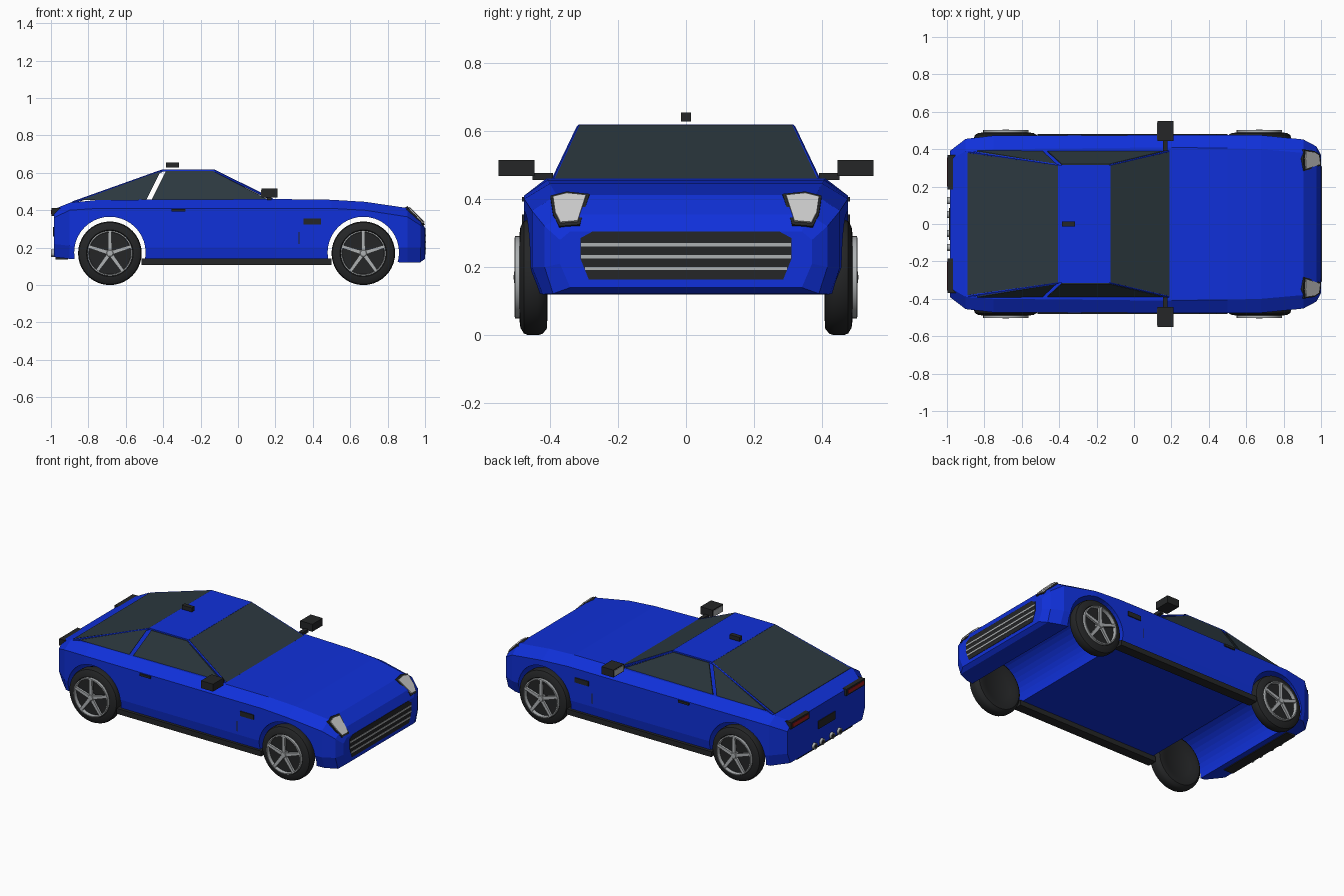
import bpy, bmesh, math
from mathutils import Vector, Matrix

if "Cube" in bpy.data.objects:
    bpy.data.objects.remove(bpy.data.objects["Cube"])


def material(name, rgb):
    m = bpy.data.materials.new(name)
    m.diffuse_color = (*rgb, 1)
    m.use_nodes = True
    m.node_tree.nodes["Principled BSDF"].inputs["Base Color"].default_value = m.diffuse_color
    return m


BLUE = material("blue_paint", (0.005, 0.03, 0.7))
GLASS = material("tinted_glass", (0.025, 0.04, 0.05))
BLACK = material("black_trim", (0.018, 0.019, 0.02))
METAL = material("light_metal", (0.42, 0.44, 0.45))
LENS = material("pale_lens", (0.6, 0.6, 0.58))
RED = material("red_lens", (0.35, 0.01, 0.01))


def finish(name, bm, mat):
    bmesh.ops.remove_doubles(bm, verts=bm.verts, dist=1e-5)
    bmesh.ops.recalc_face_normals(bm, faces=bm.faces)
    me = bpy.data.meshes.new(name)
    bm.to_mesh(me)
    bm.free()
    ob = bpy.data.objects.new(name, me)
    bpy.context.collection.objects.link(ob)
    if mat:
        me.materials.append(mat)
    return ob


def box(name, x, y, z, mat):
    """Box from (min, max) ranges."""
    bm = bmesh.new()
    size = [r[1] - r[0] for r in (x, y, z)]
    mid = [(r[1] + r[0]) / 2 for r in (x, y, z)]
    bmesh.ops.create_cube(bm, size=1, matrix=Matrix.Translation(mid) @ Matrix.Diagonal((*size, 1)))
    return finish(name, bm, mat)


def panel(name, pts, push, mat):
    """Flat polygon extruded along the push vector."""
    bm = bmesh.new()
    f = bm.faces.new([bm.verts.new(p) for p in pts])
    new = bmesh.ops.extrude_face_region(bm, geom=[f], use_keep_orig=True)
    bmesh.ops.translate(bm, vec=push, verts=[v for v in new["geom"] if isinstance(v, bmesh.types.BMVert)])
    return finish(name, bm, mat)


def rod(name, a, b, r, mat, sides=6):
    a, b = Vector(a), Vector(b)
    rot = (b - a).to_track_quat('Z', 'Y').to_matrix().to_4x4()
    bm = bmesh.new()
    bmesh.ops.create_cone(bm, cap_ends=True, segments=sides, radius1=r, radius2=r, depth=(b - a).length,
                          matrix=Matrix.Translation((a + b) / 2) @ rot)
    return finish(name, bm, mat)


def lathe(name, profile, centre, side, mat, closed=False, steps=40):
    """Spin (radius, y) points about the wheel axle."""
    cx, cz = centre
    bm = bmesh.new()
    vs = [bm.verts.new((cx + r, side * y, cz)) for r, y in profile]
    es = [bm.edges.new(p) for p in zip(vs, vs[1:])]
    if closed:
        es.append(bm.edges.new((vs[-1], vs[0])))
    bmesh.ops.spin(bm, geom=vs + es, cent=(cx, 0, cz), axis=(0, 1, 0), angle=2 * math.pi, steps=steps)
    ob = finish(name, bm, mat)
    ob.data.shade_smooth()
    ob.data.set_sharp_from_angle(angle=math.radians(35))
    return ob


# Body shell: lofted stations (x, deck half-width, deck z, side half-width,
# shoulder z, lower side z, floor half-width, floor z)
stations = [
    (-0.985, .34, .405, .39, .36, .22, .36, .15),
    (-0.90, .39, .44, .455, .40, .21, .44, .14),
    (-0.75, .40, .455, .473, .41, .20, .46, .14),
    (0.20, .41, .46, .475, .41, .20, .465, .14),
    (0.50, .405, .456, .475, .41, .20, .465, .14),
    (0.68, .40, .445, .475, .40, .20, .46, .13),
    (0.905, .38, .412, .452, .365, .20, .42, .12),
    (0.975, .36, .355, .415, .32, .20, .39, .122),
    (1.0, .34, .305, .37, .28, .21, .34, .14),
]
bm = bmesh.new()
rings = []
for x, wd, zt, wm, zs, zl, wb, zb in stations:
    half = [(wd, zt), (wm, zs), (wm, zl), (wb, zb)]
    loop = half + [(-y, z) for y, z in reversed(half)]
    rings.append([bm.verts.new((x, y, z)) for y, z in loop])
for a, b in zip(rings, rings[1:]):
    for i in range(8):
        j = (i + 1) % 8
        bm.faces.new((a[i], a[j], b[j], b[i]))
bm.faces.new(rings[0])
bm.faces.new(rings[-1])
body = finish("body_shell", bm, BLUE)

# Wheel arches cut right through the body
WHEELS = {"rear": (-0.685, .17), "front": (0.67, .17)}
for end, (wx, wz) in WHEELS.items():
    cutter = rod(end + "_arch_cutter", (wx, -.7, wz + .004), (wx, .7, wz + .004), .191, None, 40)
    cutter.hide_render = True
    cutter.hide_set(True)
    cut = body.modifiers.new(end + "_arch", 'BOOLEAN')
    cut.operation, cut.object = 'DIFFERENCE', cutter

# Roof and large windows
panel("roof", [(-.125, -.315, .618), (-.125, .315, .618), (-.405, .315, .618), (-.405, -.315, .618)], (0, 0, -.012), BLUE)
panel("windscreen", [(.19, -.385, .46), (.19, .385, .46), (-.125, .312, .617), (-.125, -.312, .617)], (-.006, 0, -.008), GLASS)
panel("rear_window", [(-.89, -.38, .445), (-.89, .38, .445), (-.405, .312, .617), (-.405, -.312, .617)], (.004, 0, -.008), GLASS)

for s, tag in ((-1, "right_"), (1, "left_")):
    # Side windows with an open slot between them, and pillars
    panel(tag + "door_window", [(.165, s * .392, .455), (-.135, s * .32, .61), (-.385, s * .32, .61), (-.463, s * .392, .455)],
          (0, -s * .006, 0), GLASS)
    panel(tag + "quarter_window", [(-.49, s * .392, .455), (-.413, s * .32, .61), (-.84, s * .392, .455)], (0, -s * .006, 0), GLASS)
    rod(tag + "front_pillar", (.185, s * .388, .456), (-.127, s * .314, .611), .007, BLUE)
    rod(tag + "rear_pillar", (-.885, s * .386, .44), (-.405, s * .314, .611), .007, BLUE)

    # Sill, vent, handle, door seam
    box(tag + "sill", (-.515, .50), sorted((s * .42, s * .482)), (.108, .142), BLACK)
    box(tag + "side_vent", (.35, .445), sorted((s * .46, s * .481)), (.325, .355), BLACK)
    box(tag + "door_handle", (-.355, -.28), sorted((s * .46, s * .482)), (.392, .406), BLACK)
    box(tag + "door_seam", (.324, .329), sorted((s * .46, s * .4765)), (.22, .285), BLACK)

    # Door mirror
    box(tag + "mirror_housing", (.125, .21), sorted((s * .445, s * .55)), (.468, .515), BLACK)
    box(tag + "mirror_glass", (.122, .126), sorted((s * .452, s * .543)), (.474, .509), METAL)
    box(tag + "mirror_arm", (.155, .18), sorted((s * .39, s * .45)), (.455, .476), BLACK)

    # Headlight
    lamp = [(.91, .283, .415), (.905, .35, .422), (.912, .398, .41), (.965, .39, .355), (.993, .372, .32), (1.0, .312, .325)]
    panel(tag + "headlight_frame", [(x, s * y, z) for x, y, z in lamp], (-.03, 0, -.02), BLACK)
    mid = sum((Vector(p) for p in lamp), Vector()) / len(lamp)
    lens = [mid + (Vector(p) - mid) * .84 + Vector((.006, 0, .004)) for p in lamp]
    panel(tag + "headlight_lens", [(p.x, s * p.y, p.z) for p in lens], (-.01, 0, -.008), LENS)

    # Tail light
    box(tag + "tail_light_housing", (-.998, -.945), sorted((s * .185, s * .37)), (.37, .412), BLACK)
    box(tag + "tail_light_lens", (-1.0, -.99), sorted((s * .20, s * .355)), (.38, .402), RED)

    # Exhaust tips
    for n, y in enumerate((.05, .125)):
        rod(f"{tag}exhaust_{n}", (-.94, s * y, .17), (-1.0, s * y, .17), .019, METAL, 12)
        rod(f"{tag}exhaust_bore_{n}", (-.95, s * y, .17), (-1.0005, s * y, .17), .013, BLACK, 12)

    # Wheels
    for end, c in WHEELS.items():
        name = tag + end
        lathe(name + "_tyre", [(0, .425), (.09, .42), (.12, .407), (.15, .408), (.165, .42), (.17, .435), (.17, .462),
                               (.165, .476), (.148, .486), (.125, .489), (.118, .48), (0, .476)], c, s, BLACK)
        lathe(name + "_rim", [(.121, .48), (.121, .502), (.114, .503), (.112, .48)], c, s, METAL, closed=True)
        lathe(name + "_hub", [(0, .506), (.016, .505), (.022, .498), (.022, .475)], c, s, METAL, steps=20)
        for k in range(5):
            turn = Matrix.Translation((c[0], 0, c[1])) @ Matrix.Rotation(k * 2 * math.pi / 5, 4, 'Y')
            pts = [turn @ Vector((x, s * .502, z)) for x, z in ((-.011, .012), (.011, .012), (.0085, .116), (-.0085, .116))]
            panel(f"{name}_spoke_{k}", pts, (0, -s * .014, 0), METAL)

# Grille with bars
grille = [(-.31, .285), (-.275, .304), (.275, .304), (.31, .285), (.31, .225), (.285, .163), (-.285, .163), (-.31, .225)]
panel("grille", [(1.0, y, z) for y, z in grille], (.002, 0, 0), BLACK)
for i, (z, w) in enumerate(((.265, .308), (.23, .308), (.196, .296))):
    box(f"grille_bar_{i}", (.99, 1.004), (-w, w), (z - .005, z + .005), METAL)

# Roof aerial, number plate recess, rear diffuser
box("aerial", (-.385, -.315), (-.014, .014), (.628, .654), BLACK)
box("plate_panel", (-.99, -.97), (-.085, .085), (.26, .31), BLACK)
box("rear_diffuser", (-.975, -.91), (-.28, .28), (.136, .156), BLACK)
